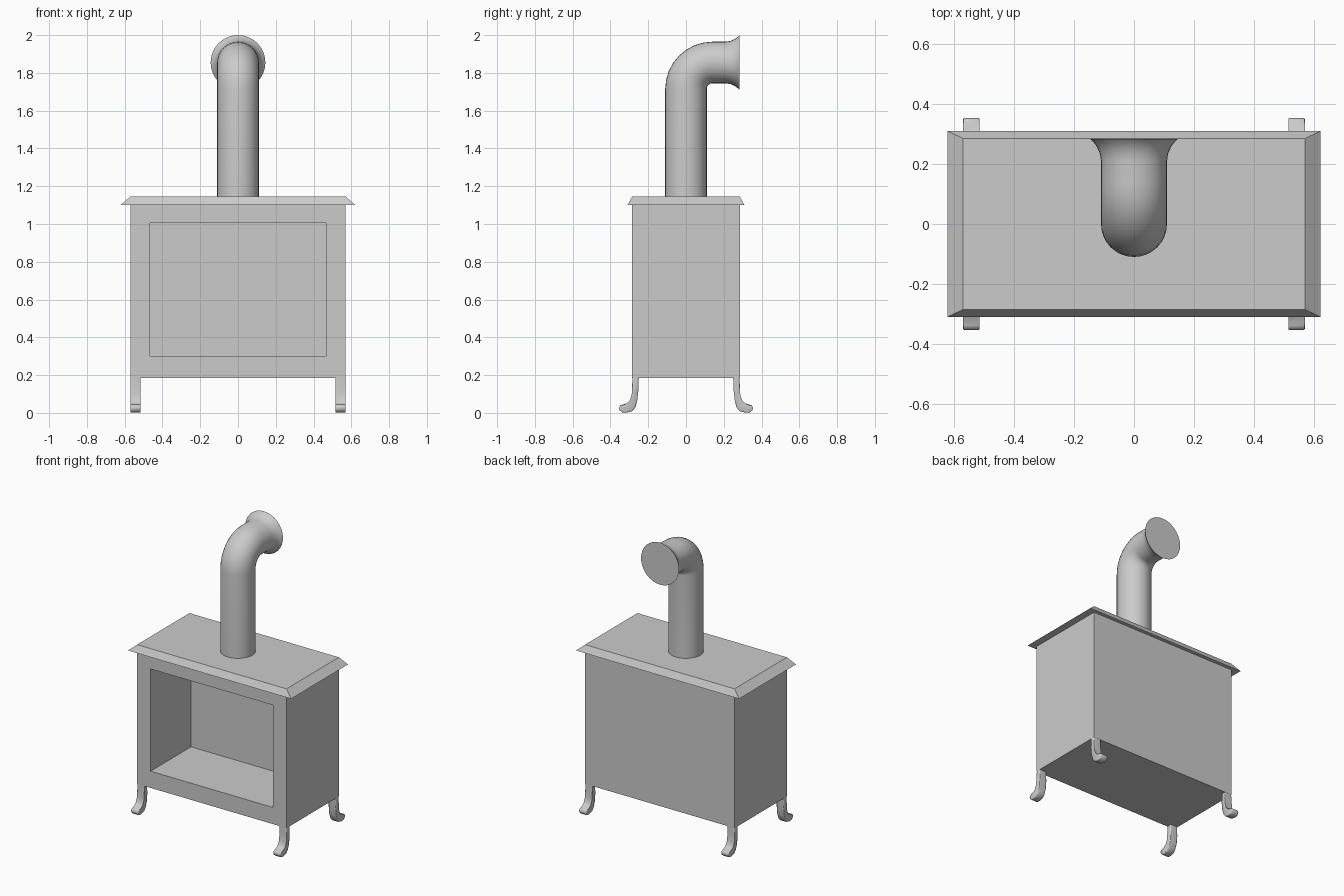
import bpy, bmesh, math
from mathutils import Vector

if "Cube" in bpy.data.objects:
    bpy.data.objects.remove(bpy.data.objects["Cube"])


def finish(bm, name, angle=None):
    bmesh.ops.recalc_face_normals(bm, faces=bm.faces)
    me = bpy.data.meshes.new(name)
    bm.to_mesh(me)
    bm.free()
    ob = bpy.data.objects.new(name, me)
    bpy.context.collection.objects.link(ob)
    if angle:
        bpy.ops.object.select_all(action='DESELECT')
        ob.select_set(True)
        bpy.context.view_layer.objects.active = ob
        bpy.ops.object.shade_smooth_by_angle(angle=math.radians(angle))
    return ob


def loft(bm, rings):
    """Skin a list of vertex rings and cap both ends."""
    n = len(rings[0])
    loops = [[bm.verts.new(p) for p in ring] for ring in rings]
    for a, b in zip(loops, loops[1:]):
        for i in range(n):
            j = (i + 1) % n
            bm.faces.new((a[i], a[j], b[j], b[i]))
    bm.faces.new(loops[0])
    bm.faces.new(loops[-1])


def rect(hx, y0, y1, z):
    return [(-hx, y0, z), (hx, y0, z), (hx, y1, z), (-hx, y1, z)]


# Stove body with an open firebox recessed into the front
HX, HY = 0.57, 0.285
bm = bmesh.new()
loft(bm, [rect(HX, -HY, HY, 0.185), rect(HX, -HY, HY, 1.10)])
bm.normal_update()
front = min(bm.faces, key=lambda f: f.calc_center_median().y)
bmesh.ops.inset_region(bm, faces=[front], thickness=0.1)
for v in front.verts:
    v.co.x = math.copysign(0.467, v.co.x)
    v.co.z = 1.005 if v.co.z > 0.6 else 0.30
back = bmesh.ops.extrude_discrete_faces(bm, faces=[front])['faces'][0]
bmesh.ops.translate(bm, verts=back.verts, vec=(0, 0.44, 0))
finish(bm, "stove_body")

# Top plate with sloping edges
bm = bmesh.new()
loft(bm, [rect(0.622, -0.31, 0.31, 1.10), rect(HX, -HY, HY, 1.145)])
finish(bm, "top_plate")

# Flue pipe: straight riser, quarter bend to the back, flared wall collar
SIDES, R, BEND, ZB = 32, 0.11, 0.14, 1.715
path = [(0.0, 1.14, 0, R)]
path += [(BEND - BEND * math.cos(a), ZB + BEND * math.sin(a), a, R)
         for a in (math.radians(90 * i / 8) for i in range(9))]
path += [(y, ZB + BEND, math.pi / 2, r) for y, r in
         ((0.21, R), (0.235, 0.114), (0.258, 0.124), (0.273, 0.135), (0.283, 0.145))]
rings = []
for y, z, a, r in path:
    side = Vector((0, -math.cos(a), math.sin(a)))
    ring = []
    for i in range(SIDES):
        t = 2 * math.pi * i / SIDES
        ring.append(Vector((r * math.cos(t), y, z)) + side * r * math.sin(t))
    rings.append(ring)
bm = bmesh.new()
loft(bm, rings)
finish(bm, "flue_pipe", 40)

# Four curved legs with outward feet, extruded from one side profile (y, z)
PROFILE = [(0.25, 0.187), (0.252, 0.12), (0.258, 0.065), (0.267, 0.03), (0.285, 0.009),
           (0.315, 0.001), (0.338, 0.003), (0.351, 0.014), (0.354, 0.027), (0.349, 0.039),
           (0.338, 0.044), (0.308, 0.047), (0.295, 0.06), (0.288, 0.09), (0.285, 0.13),
           (0.284, 0.187)]


def leg(name, sx, sy):
    bm = bmesh.new()
    loft(bm, [[(sx * x, sy * y, z) for y, z in PROFILE] for x in (0.515, 0.57)])
    rim = [e for e in bm.edges
           if abs(e.verts[0].co.x - e.verts[1].co.x) < 1e-4
           and min(v.co.z for v in e.verts) < 0.186]
    bmesh.ops.bevel(bm, geom=rim, offset=0.005, segments=2, profile=0.5,
                    affect='EDGES', clamp_overlap=True)
    finish(bm, name, 50)


for sx, xn in ((-1, "left"), (1, "right")):
    for sy, yn in ((-1, "front"), (1, "back")):
        leg(f"{yn}_{xn}_leg", sx, sy)
